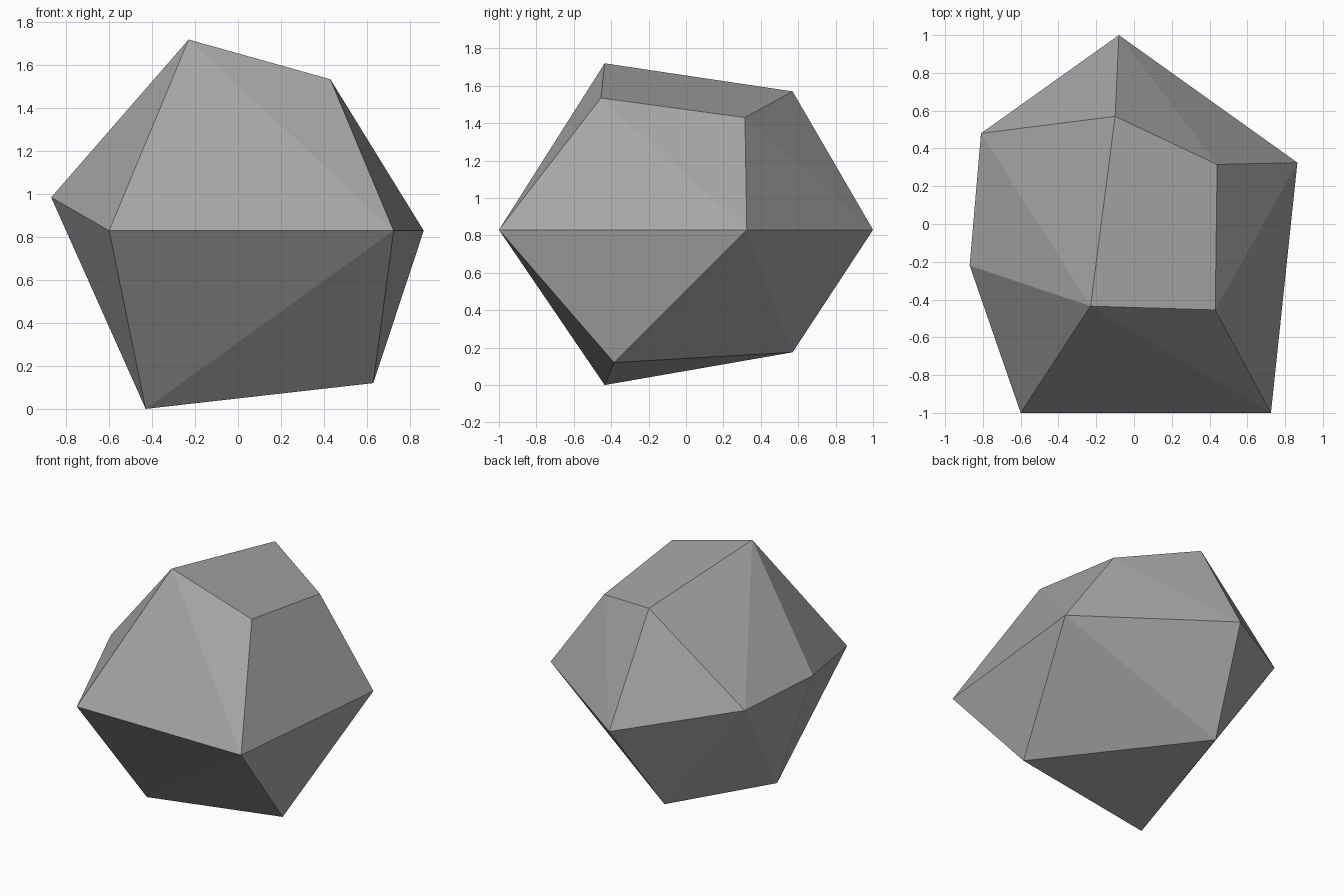
import bpy
import bmesh
import math

# Remove the default cube
cube = bpy.data.objects.get("Cube")
if cube:
    bpy.data.objects.remove(cube, do_unlink=True)

# Stone colour
stone = bpy.data.materials.new("stone_grey")
stone.use_nodes = True
grey = (0.38, 0.38, 0.38, 1.0)
stone.diffuse_color = grey
stone.node_tree.nodes["Principled BSDF"].inputs["Base Color"].default_value = grey

# Corner rings of the rock: crown, girdle and foot
crown = [(-0.23, -0.435, 1.72), (0.43, -0.455, 1.535),
         (0.44, 0.315, 1.43), (-0.10, 0.57, 1.57)]
girdle = [(-0.60, -1.0, 0.83), (0.725, -1.0, 0.83), (0.865, 0.325, 0.83),
          (-0.08, 1.0, 0.83), (-0.81, 0.48, 0.98), (-0.87, -0.22, 0.985)]
foot = [(-0.43, -0.435, 0.0), (0.63, -0.385, 0.12), (-0.225, 0.57, 0.175)]

# Wrap the corners in a faceted skin and merge nearly flat triangles
bm = bmesh.new()
for corner in crown + girdle + foot:
    bm.verts.new(corner)
bmesh.ops.convex_hull(bm, input=bm.verts)
bmesh.ops.dissolve_limit(bm, angle_limit=math.radians(4),
                         verts=bm.verts, edges=bm.edges)
bmesh.ops.recalc_face_normals(bm, faces=bm.faces)

mesh = bpy.data.meshes.new("rock")
bm.to_mesh(mesh)
bm.free()
mesh.materials.append(stone)
rock = bpy.data.objects.new("rock", mesh)
bpy.context.collection.objects.link(rock)
